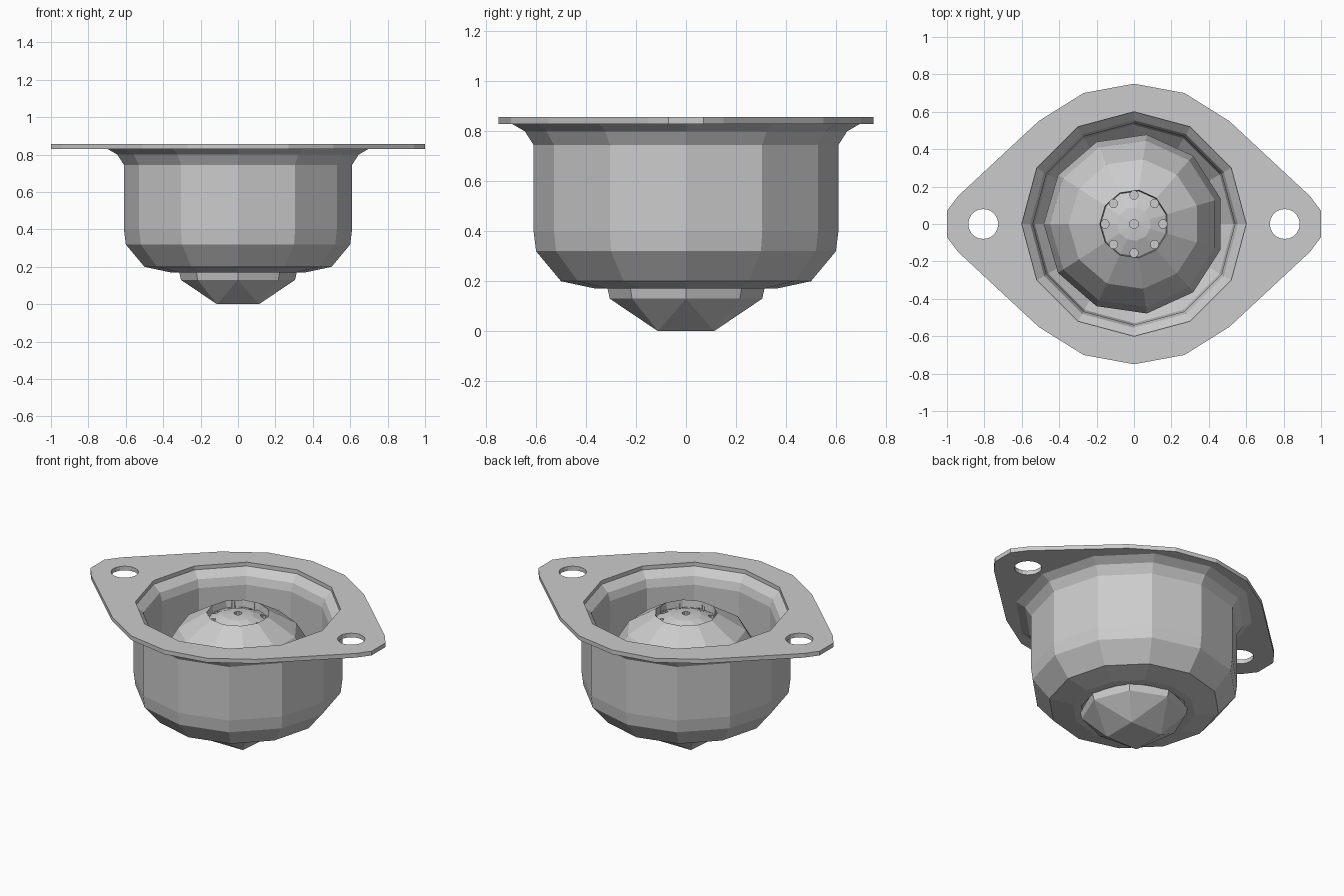
import bpy, bmesh
from math import sin, cos, pi

if "Cube" in bpy.data.objects:
    bpy.data.objects.remove(bpy.data.objects["Cube"])


def to_object(name, bm):
    bmesh.ops.recalc_face_normals(bm, faces=bm.faces)
    me = bpy.data.meshes.new(name)
    bm.to_mesh(me)
    bm.free()
    ob = bpy.data.objects.new(name, me)
    bpy.context.scene.collection.objects.link(ob)
    return ob


def lathe(name, profile, sides, start=0.0, closed=False):
    bm = bmesh.new()
    rings = []
    for r, z in profile:
        if r == 0:
            rings.append([bm.verts.new((0, 0, z))] * sides)
        else:
            rings.append([bm.verts.new((r * cos(start + 2 * pi * k / sides),
                                        r * sin(start + 2 * pi * k / sides), z))
                          for k in range(sides)])
    pairs = list(zip(rings, rings[1:]))
    if closed:
        pairs.append((rings[-1], rings[0]))
    for a, b in pairs:
        for k in range(sides):
            n = (k + 1) % sides
            bm.faces.new(list(dict.fromkeys((a[k], a[n], b[n], b[k]))))
    return to_object(name, bm)


def prism(name, points, z0, z1):
    bm = bmesh.new()
    face = bm.faces.new([bm.verts.new((x, y, z0)) for x, y in points])
    ext = bmesh.ops.extrude_face_region(bm, geom=[face])
    for v in ext["geom"]:
        if isinstance(v, bmesh.types.BMVert):
            v.co.z = z1
    return to_object(name, bm)


def circle(x, y, r, n):
    return [(x + r * cos(2 * pi * k / n), y + r * sin(2 * pi * k / n)) for k in range(n)]


def cut(ob, holes, z0, z1):
    for pts in holes:
        cutter = prism("hole_cutter", pts, z0, z1)
        cutter.hide_render = True
        mod = ob.modifiers.new("hole", "BOOLEAN")
        mod.operation, mod.solver, mod.object = "DIFFERENCE", "EXACT", cutter
        bpy.context.view_layer.objects.active = ob
        bpy.ops.object.modifier_apply(modifier=mod.name)
        bpy.data.objects.remove(cutter)


# Mounting flange with two screw holes and the central opening
q = [(1.0, 0.07), (0.94, 0.15), (0.51, 0.55), (0.27, 0.70)]
half = q + [(0, 0.75)] + [(-x, y) for x, y in reversed(q)]
flange = prism("mounting_flange", half + [(-x, -y) for x, y in half], 0.83, 0.857)
cut(flange, [circle(0, 0, 0.60, 12), circle(0.806, 0, 0.08, 20),
             circle(-0.806, 0, 0.08, 20)], 0.7, 1.0)

# Twelve-sided cup, flared under the flange and open at the bottom
lathe("cup", [(0.70, 0.832), (0.645, 0.80), (0.61, 0.745), (0.61, 0.40), (0.60, 0.32),
              (0.50, 0.20), (0.36, 0.17), (0.31, 0.17), (0.31, 0.20), (0.45, 0.25),
              (0.53, 0.34), (0.54, 0.42), (0.54, 0.74), (0.555, 0.79), (0.60, 0.832)],
      12, closed=True)

# Faceted ball with a shallow recess and nozzle holes
ball = lathe("ball", [(0, 0.81), (0.09, 0.80), (0.178, 0.765), (0.183, 0.81), (0.35, 0.705),
                      (0.45, 0.54), (0.483, 0.38), (0.44, 0.27), (0.30, 0.21), (0, 0.21)],
             11, start=pi)
nozzles = [circle(0, 0, 0.024, 10)]
nozzles += [circle(x, y, 0.023, 10) for x, y in circle(0, 0, 0.155, 8)]
cut(ball, nozzles, 0.70, 0.95)

# Lower tip of the ball, tapering from an octagon to a square
bm = bmesh.new()
for sx in (-1, 1):
    for sy in (-1, 1):
        bm.verts.new((0.112 * sx, 0.112 * sy, 0))
for r, z in ((0.305, 0.13), (0.315, 0.175), (0.29, 0.22)):
    for x, y in circle(0, 0, r, 8):
        bm.verts.new((x, y, z))
bmesh.ops.convex_hull(bm, input=bm.verts)
to_object("ball_tip", bm)
